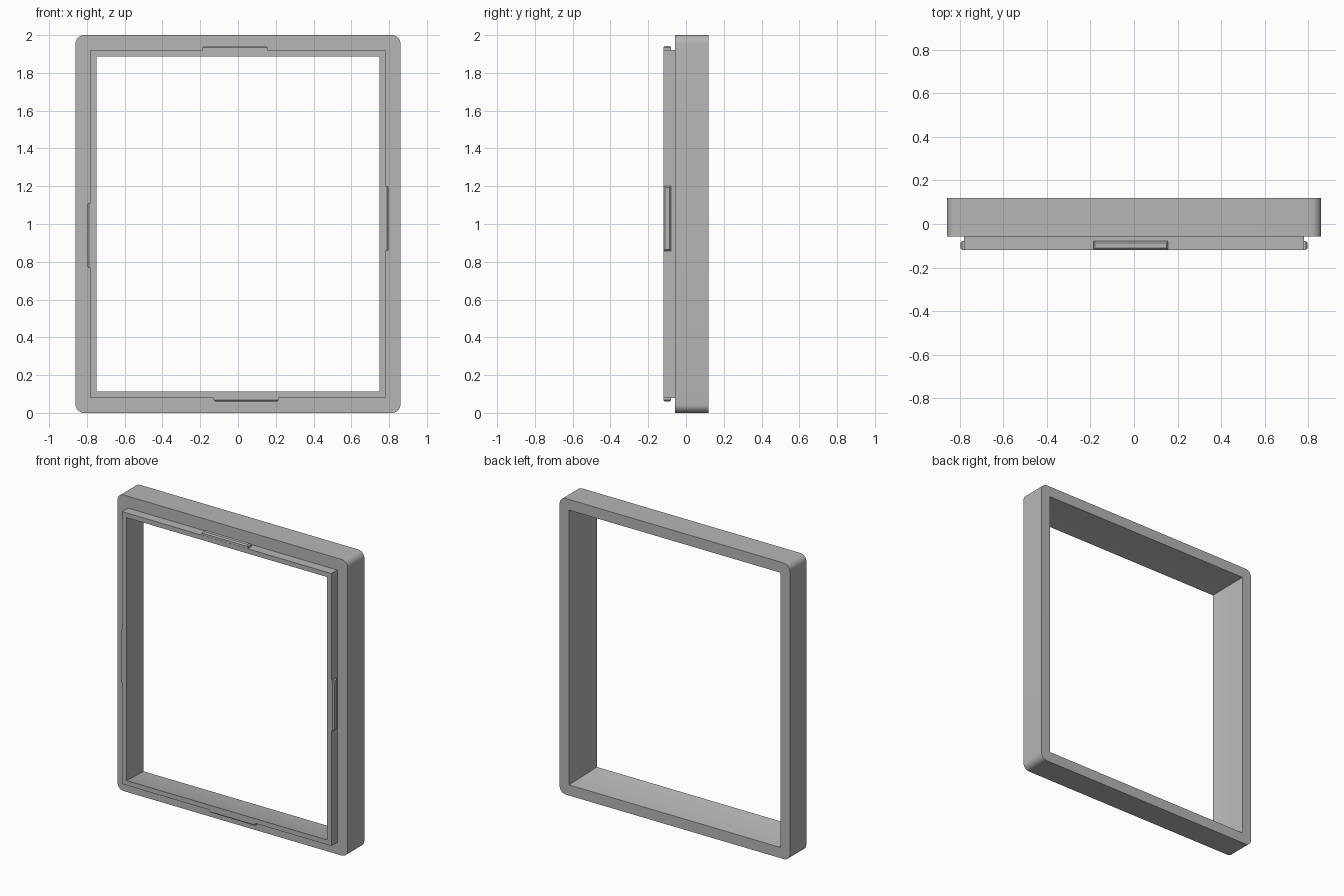
import bpy
import bmesh
import math
from mathutils import Matrix, Vector

default = bpy.data.objects.get("Cube")
if default:
    bpy.data.objects.remove(default, do_unlink=True)

grey = bpy.data.materials.new("plain grey")
grey.use_nodes = True
GREY = (0.47, 0.47, 0.47, 1)
grey.diffuse_color = GREY
grey.node_tree.nodes["Principled BSDF"].inputs["Base Color"].default_value = GREY

BACK, STEP, FRONT = 0.12, -0.057, -0.12
MID = 1.0        # height of the centre
STEPS = 8        # segments per rounded corner


def finish(bm, name):
    """Turn a bmesh into a grey object with smooth curves and sharp edges."""
    bmesh.ops.recalc_face_normals(bm, faces=bm.faces)
    mesh = bpy.data.meshes.new(name)
    bm.to_mesh(mesh)
    bm.free()
    mesh.materials.append(grey)
    obj = bpy.data.objects.new(name, mesh)
    bpy.context.collection.objects.link(obj)
    bpy.ops.object.select_all(action='DESELECT')
    obj.select_set(True)
    bpy.context.view_layer.objects.active = obj
    bpy.ops.object.shade_smooth_by_angle(angle=math.radians(30))
    return obj


def ring(bm, half_x, half_z, y, radius=0.0):
    """Rectangle loop facing the front, with optionally rounded corners."""
    verts = []
    for corner, (sx, sz) in enumerate([(1, 1), (-1, 1), (-1, -1), (1, -1)]):
        for i in range(STEPS + 1):
            a = math.radians(90) * (corner + i / STEPS)
            x = sx * (half_x - radius) + radius * math.cos(a)
            z = sz * (half_z - radius) + radius * math.sin(a)
            verts.append(bm.verts.new((x, y, MID + z)))
    return verts


# Frame with a stepped front lip and a flared, slightly curved opening
bm = bmesh.new()
rings = [
    ring(bm, 0.86, 1.0, BACK, 0.045),
    ring(bm, 0.86, 1.0, STEP, 0.045),
    ring(bm, 0.782, 0.92, STEP),
    ring(bm, 0.782, 0.92, FRONT),
]
for i in range(7):
    t = i / 6
    flare = 0.04 * t + 0.016 * t * (1 - t)
    rings.append(ring(bm, 0.75 + flare, 0.888 + flare, FRONT + (BACK - FRONT) * t))
for a, b in zip(rings, rings[1:] + rings[:1]):
    for i in range(len(a)):
        j = (i + 1) % len(a)
        bm.faces.new((a[i], a[j], b[j], b[i]))
bmesh.ops.remove_doubles(bm, verts=bm.verts, dist=0.0001)
finish(bm, "frame")


def clip(name, angle, reach, offset, height):
    """Chamfered snap tab on the outside of the lip; angle turns it about y."""
    half, y0, y1, cham = 0.172, FRONT + 0.001, -0.079, 0.008
    bm = bmesh.new()
    levels = []
    for z, inset in [(-0.01, 0), (height - cham, 0), (height, cham)]:
        levels.append([bm.verts.new((x, y, z)) for x, y in [
            (-half + inset, y0 + inset), (half - inset, y0 + inset),
            (half - inset, y1 - inset), (-half + inset, y1 - inset)]])
    for a, b in zip(levels, levels[1:]):
        for i in range(4):
            j = (i + 1) % 4
            bm.faces.new((a[i], a[j], b[j], b[i]))
    bm.faces.new(levels[0])
    bm.faces.new(levels[-1])
    turn = Matrix.Rotation(math.radians(angle), 4, 'Y')
    place = Matrix.Translation((0, 0, MID)) @ turn @ Matrix.Translation(Vector((offset, 0, reach)))
    bm.transform(place)
    finish(bm, name)


# Four snap tabs, each set a little off centre
clip("top_clip", 0, 0.92, -0.015, 0.023)
clip("left_clip", 90, 0.782, -0.03, 0.016)
clip("bottom_clip", 180, 0.92, -0.043, 0.02)
clip("right_clip", 270, 0.782, -0.06, 0.016)
